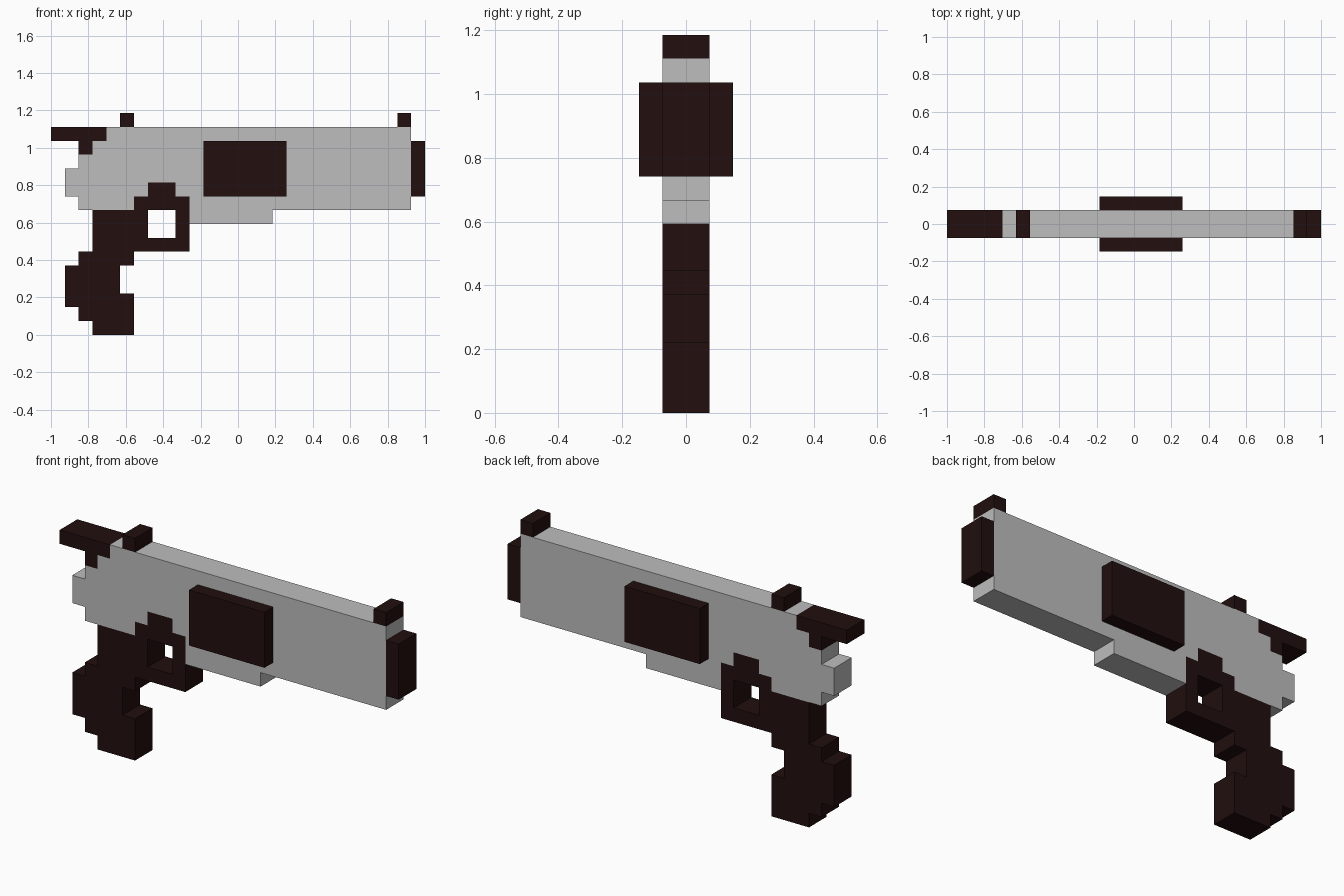
import bpy
import bmesh

cube = bpy.data.objects.get("Cube")
if cube:
    bpy.data.objects.remove(cube, do_unlink=True)

U = 2 / 27  # one block; the model is 27 blocks long and 16 tall


def material(name, color):
    mat = bpy.data.materials.new(name)
    mat.use_nodes = True
    mat.diffuse_color = color
    bsdf = mat.node_tree.nodes["Principled BSDF"]
    bsdf.inputs["Base Color"].default_value = color
    bsdf.inputs["Roughness"].default_value = 0.8
    return mat


steel = material("light_grey_steel", (0.51, 0.51, 0.51, 1))
dark = material("dark_brown", (0.016, 0.0045, 0.0045, 1))


def slab(name, outline, mat, y0=-1, y1=1):
    """Extrude a side outline, in blocks from rear and ground, between y0 and y1."""
    bm = bmesh.new()
    face = bm.faces.new([bm.verts.new(((i - 13.5) * U, y0 * U, j * U)) for i, j in outline])
    ext = bmesh.ops.extrude_face_region(bm, geom=[face])["geom"]
    bmesh.ops.translate(bm, vec=(0, (y1 - y0) * U, 0),
                        verts=[v for v in ext if isinstance(v, bmesh.types.BMVert)])
    bmesh.ops.recalc_face_normals(bm, faces=bm.faces)
    mesh = bpy.data.meshes.new(name)
    bm.to_mesh(mesh)
    bm.free()
    mesh.materials.append(mat)
    obj = bpy.data.objects.new(name, mesh)
    bpy.context.collection.objects.link(obj)
    return obj


def block(name, x0, x1, z0, z1, mat, y0=-1, y1=1):
    return slab(name, [(x0, z0), (x1, z0), (x1, z1), (x0, z1)], mat, y0, y1)


# Frame and barrel, stepped at the rear and notched for the trigger guard
slab("frame", [(1, 10), (2, 10), (2, 9), (6, 9), (6, 10), (7, 10), (7, 11), (9, 11),
               (9, 10), (10, 10), (10, 8), (16, 8), (16, 9), (26, 9), (26, 15), (4, 15),
               (4, 14), (3, 14), (3, 13), (2, 13), (2, 12), (1, 12)], steel)

# Stepped grip
slab("grip", [(3, 0), (6, 0), (6, 3), (5, 3), (5, 5), (6, 5), (6, 9), (3, 9), (3, 6),
              (2, 6), (2, 5), (1, 5), (1, 2), (2, 2), (2, 1), (3, 1)], dark)

# Trigger guard around an open window
slab("trigger_guard", [(6, 6), (10, 6), (10, 10), (9, 10), (9, 7), (7, 7), (7, 10), (6, 10)], dark)
block("trigger_housing", 7, 9, 9, 11, dark)

# Hammer
slab("hammer", [(0, 14), (2, 14), (2, 13), (3, 13), (3, 14), (4, 14), (4, 15), (0, 15)], dark)

# Sights and muzzle
block("rear_sight", 5, 6, 15, 16, dark)
block("front_sight", 25, 26, 15, 16, dark)
block("muzzle", 26, 27, 10, 14, dark)

# Cylinder sides standing out from the frame
block("cylinder_right", 11, 17, 10, 14, dark, -2, -1)
block("cylinder_left", 11, 17, 10, 14, dark, 1, 2)
